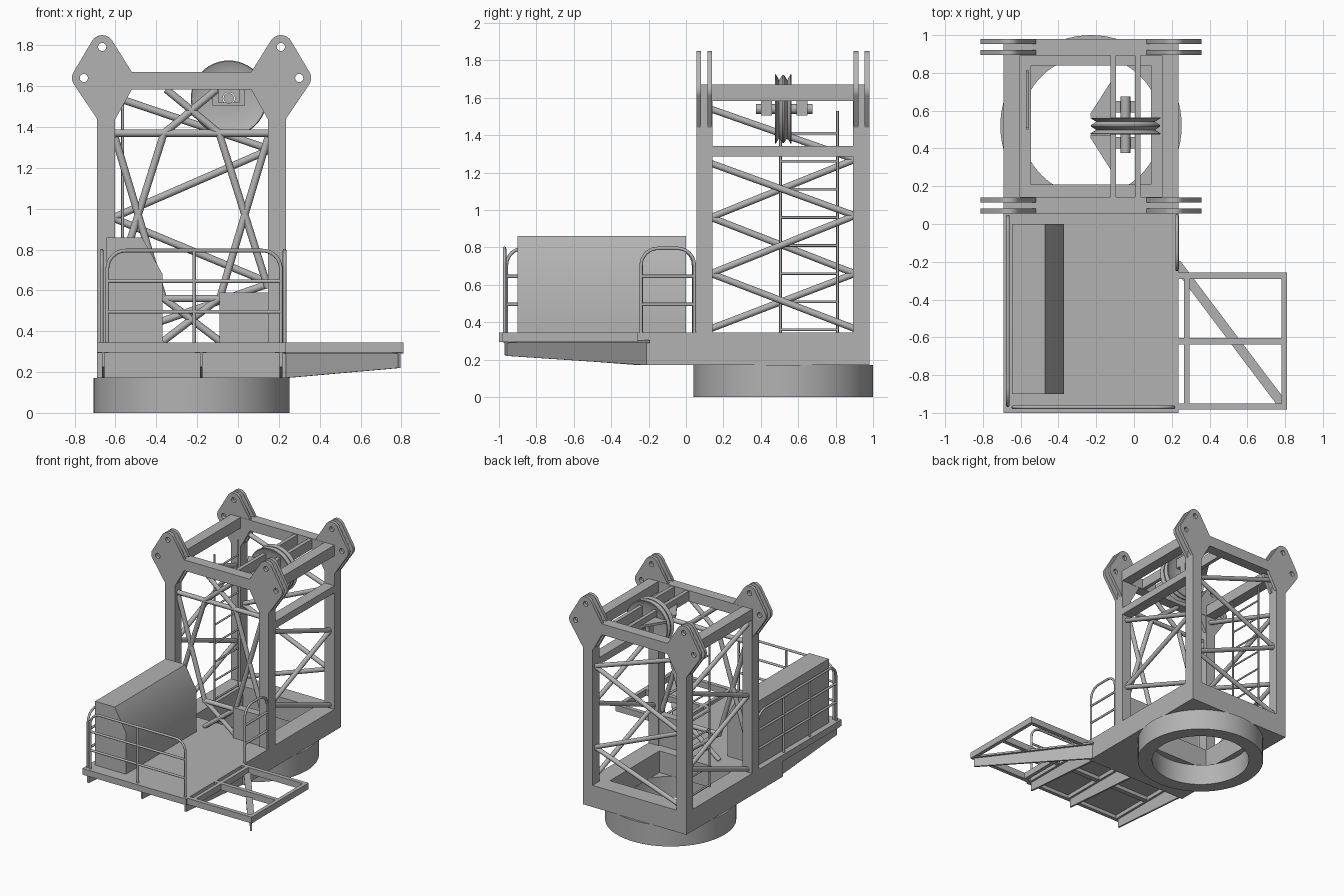
import bpy, bmesh
from math import sin, cos, pi, radians, atan2, hypot
from mathutils import Matrix, Vector
from mathutils.geometry import convex_hull_2d

if "Cube" in bpy.data.objects:
    bpy.data.objects.remove(bpy.data.objects["Cube"])

GREY = (0.45, 0.45, 0.45, 1)
mat = bpy.data.materials.new("steel grey")
mat.use_nodes = True
mat.diffuse_color = GREY
mat.node_tree.nodes["Principled BSDF"].inputs["Base Color"].default_value = GREY
made = []


def add(name, mesh, matrix=Matrix()):
    ob = bpy.data.objects.new(name, mesh)
    bpy.context.collection.objects.link(ob)
    mesh.materials.clear()
    mesh.materials.append(mat)
    ob.matrix_world = matrix
    made.append(ob)
    return ob


def boxes(name, *bounds):
    """One object from boxes given as x0, x1, y0, y1, z0, z1."""
    bm = bmesh.new()
    for x0, x1, y0, y1, z0, z1 in bounds:
        m = Matrix.Translation(((x0 + x1) / 2, (y0 + y1) / 2, (z0 + z1) / 2))
        bmesh.ops.create_cube(bm, size=1, matrix=m @ Matrix.Diagonal((x1 - x0, y1 - y0, z1 - z0, 1)))
    me = bpy.data.meshes.new(name)
    bm.to_mesh(me)
    bm.free()
    return add(name, me)


def from_curve(name, cu, matrix=Matrix()):
    tmp = bpy.data.objects.new(name + " curve", cu)
    bpy.context.collection.objects.link(tmp)
    bpy.context.view_layer.update()
    me = bpy.data.meshes.new_from_object(tmp.evaluated_get(bpy.context.evaluated_depsgraph_get()))
    bpy.data.objects.remove(tmp)
    return add(name, me, matrix)


def splines(cu, paths, cyclic):
    for path in paths:
        sp = cu.splines.new('POLY')
        sp.points.add(len(path) - 1)
        for p, co in zip(sp.points, path):
            p.co = (*co, 1) if len(co) == 3 else (*co, 0, 1)
        sp.use_cyclic_u = cyclic


def plate(name, loops, thick, matrix):
    """Flat outline with holes, given a thickness about its plane."""
    cu = bpy.data.curves.new(name, 'CURVE')
    cu.dimensions = '2D'
    cu.fill_mode = 'BOTH'
    cu.extrude = thick / 2
    splines(cu, loops, True)
    return from_curve(name, cu, matrix)


def tubes(name, paths, r):
    cu = bpy.data.curves.new(name, 'CURVE')
    cu.dimensions = '3D'
    cu.bevel_depth = r
    cu.bevel_resolution = 4
    cu.use_fill_caps = True
    splines(cu, paths, False)
    return from_curve(name, cu)


def circle(x, y, r, n=24):
    return [(x + r * cos(2 * pi * i / n), y + r * sin(2 * pi * i / n)) for i in range(n)]


def rect(x0, x1, y0, y1):
    return [(x0, y0), (x1, y0), (x1, y1), (x0, y1)]


def upright(x, y, z, turn=0):
    """Plane standing up, its local x turned about z."""
    return Matrix.Translation((x, y, z)) @ Matrix.Rotation(turn, 4, 'Z') @ Matrix.Rotation(pi / 2, 4, 'X')


X0, X1, Y0, Y1 = -0.69, 0.235, 0.055, 0.98   # tower footprint
W = 0.087                                   # column width
CX, CY = (X0 + X1) / 2, 0.52
XA, XB, YA, YB = X0 + W, X1 - W, Y0 + W, Y1 - W
DECK = 0.345

# Slewing ring and base frame
plate("slewing_ring", [circle(CX, CY, 0.48, 72), circle(CX, CY, 0.37, 72)], 0.17,
      Matrix.Translation((0, 0, 0.085)))
plate("base_frame", [rect(X0, X1, -0.25, Y1), rect(-0.545, 0.09, 0.21, 0.84)], DECK - 0.17,
      Matrix.Translation((0, 0, (DECK + 0.17) / 2)))

# Front deck with edge beams and tapered ribs
boxes("deck", (X0, X1, -1, -0.25, 0.325, DECK))
boxes("deck_edges", (X0, X1, -1, -0.97, 0.295, DECK), (X0, X0 + 0.03, -1, -0.25, 0.295, DECK),
      (X1 - 0.03, X1, -1, -0.25, 0.295, DECK), (X0, X1, -0.64, -0.6, 0.295, DECK))
for i, x in enumerate((-0.66, -0.18, 0.21)):
    plate(f"deck_rib_{i}", [[(-0.25, 0.17), (-0.25, 0.3), (-0.97, 0.3), (-0.97, 0.225)]], 0.014,
          upright(x, 0, 0, pi / 2))
    boxes(f"rib_flange_{i}", (x - 0.03, x + 0.025, -0.97, -0.25, 0.293, 0.325))

# Open side platform on a diagonal rib
boxes("side_platform",
      *[(X1, 0.81, y, y + 0.033, 0.295, DECK) for y in (-0.983, -0.637, -0.29)],
      *[(x, x + 0.03, -0.97, -0.26, 0.295, DECK) for x in (0.265, 0.78)])
dx, dy = 0.565, -0.75
turn, length = atan2(dy, dx), hypot(dx, dy)
plate("diagonal_rib", [[(0, 0.17), (0, 0.295), (length, 0.295), (length, 0.22)]], 0.014,
      upright(0.225, -0.21, 0, turn))
plate("diagonal_flange", [rect(0, length, 0.29, 0.305)], 0.05, upright(0.225, -0.21, 0, turn))

# Machinery cabinet and small locker
plate("cabinet", [[(-0.645, DECK), (-0.37, DECK), (-0.37, 0.68), (-0.47, 0.86), (-0.645, 0.86)]],
      0.9, upright(0, -0.45, 0))
boxes("locker", (-0.09, XB, 0.065, 0.13, DECK, 0.59))

# Tower columns and top beams
boxes("columns", *[(x, x + W, y, y + W, DECK, 1.67) for x in (X0, XB) for y in (Y0, YB)])
boxes("top_beams", *[(XA, XB, y, y + W, 1.583, 1.67) for y in (Y0, YB)],
      *[(x, x + W, YA, YB, 1.583, 1.67) for x in (X0, XB)])
boxes("left_mid_beam", (XB, X1, YA, YB, 1.285, 1.343))

# Corner lug plates, in pairs, mirrored across the tower
lugs = [(-0.665, 1.792), (-0.755, 1.64)]
pts = [p for c in lugs for p in circle(*c, 0.058, 32)]
pts += [(-0.52, 1.67), (-0.52, 1.583), (-0.6, 1.44), (-0.69, 1.44)]
outline = [pts[i] for i in convex_hull_2d([Vector(p) for p in pts])]
for side in (1, -1):
    loops = [outline] + [circle(*c, 0.02) for c in lugs]
    if side < 0:
        loops = [[(2 * CX - x, z) for x, z in loop] for loop in loops]
    for i, y in enumerate((0.068, 0.127, 0.908, 0.967)):
        plate(f"{'right' if side > 0 else 'left'}_lug_plate_{i}", loops, 0.026, upright(0, y, 0))


# Lattice bracing
def zigzag(place, a, b, heights):
    ends = [place(b if i % 2 else a, z) for i, z in enumerate(heights)]
    return list(zip(ends, ends[1:]))


R = 0.018
side_x = (X0 + W / 2, X1 - W / 2)
levels = (1.54, 1.27, 0.96, 0.66, 0.365)
tubes("right_braces", zigzag(lambda y, z: (side_x[0], y, z), YA - 0.01, YB + 0.01, levels), R)
tubes("left_braces", zigzag(lambda y, z: (side_x[1], y, z), YA - 0.01, YB + 0.01,
                            (1.25, 0.97, 0.66, 0.365)), R)
tubes("back_braces", zigzag(lambda x, z: (x, Y1 - W / 2, z), XA - 0.01, XB + 0.01,
                            (1.55, 1.29, 0.955, 0.635, 0.365)), R)

FY = Y0 + W / 2
front = [[(XA, FY, 1.37), (XB, FY, 1.37)], [(-0.37, FY, 0.56), (-0.09, FY, 0.56)]]
for s in (1, -1):
    for (xa, za), (xb, zb) in (((0.375, 1.35), (0.135, 0.55)), ((0.135, 1.37), (0.375, 0.61)),
                               ((0.135, 1.37), (-0.125, 1.585)), ((0.135, 0.56), (-0.14, 0.35))):
        front.append([(CX + s * xa, FY, za), (CX + s * xb, FY, zb)])
tubes("front_braces", front, R)

# Ladder inside the tower
LX, LY = -0.565, (0.505, 0.81)
tubes("ladder", [[(LX, y, DECK), (LX, y, 1.53)] for y in LY]
      + [[(LX, LY[0], 0.36 + 0.15 * i), (LX, LY[1], 0.36 + 0.15 * i)] for i in range(8)], 0.007)


# Guard rails with rounded top corners
def railing(name, a, b, posts):
    a, b = Vector(a), Vector(b)
    span = (b - a).length
    u = (b - a) / span
    at = lambda s, z: tuple(a + u * s) + (z,)
    r, top = 0.09, 0.795
    arc = [i * pi / 12 for i in range(7)]
    hoop = [at(0, DECK)] + [at(r - r * cos(t), top - r + r * sin(t)) for t in arc]
    hoop += [at(span - r + r * sin(t), top - r + r * cos(t)) for t in arc] + [at(span, DECK)]
    paths = [hoop] + [[at(0, z), at(span, z)] for z in (0.495, 0.645)]
    paths += [[at(span * i / posts, DECK), at(span * i / posts, top)] for i in range(1, posts)]
    tubes(name, paths, 0.009)


railing("front_rail", (-0.64, -0.97), (0.21, -0.97), 2)
railing("right_rail", (-0.668, -0.96), (-0.668, 0.04), 3)
railing("left_rail", (0.228, -0.24), (0.228, 0.045), 1)

# Sheave, axle and carrying beams
SX, SZ = -0.045, 1.54
boxes("sheave_beams", *[(x, x + 0.03, YA, YB, 1.585, 1.665) for x in (-0.125, 0.005)])
boxes("axle_brackets", *[(x, x + 0.03, y, y + 0.06, 1.505, 1.59)
                         for x in (-0.125, 0.005) for y in (0.4, 0.59)],
      *[(-0.125, 0.035, y, y + 0.06, 1.505, 1.52) for y in (0.4, 0.59)])
for s in (1, -1):
    plate(f"sheave_gusset_{'back' if s > 0 else 'front'}",
          [[(-0.23, CY + s * 0.05), (-0.125, CY + s * 0.05), (-0.125, CY + s * 0.23),
            (-0.23, CY + s * 0.065)]], 0.02, Matrix.Translation((0, 0, 1.61)))
tubes("sheave_axle", [[(SX, 0.375, SZ), (SX, 0.675, SZ)]], 0.026)

profile = [(0.03, -0.03), (0.05, -0.03), (0.14, -0.025), (0.182, -0.045), (0.186, -0.04),
           (0.155, -0.022), (0.182, -0.004), (0.182, 0.004), (0.155, 0.022), (0.186, 0.04),
           (0.182, 0.045), (0.14, 0.025), (0.05, 0.03), (0.03, 0.03)]
bm = bmesh.new()
vs = [bm.verts.new((r, y, 0)) for r, y in profile]
es = [bm.edges.new(p) for p in zip(vs, vs[1:] + vs[:1])]
bmesh.ops.spin(bm, geom=vs + es, axis=(0, 1, 0), cent=(0, 0, 0), angle=2 * pi, steps=48)
bmesh.ops.remove_doubles(bm, verts=bm.verts, dist=0.0005)
bmesh.ops.recalc_face_normals(bm, faces=bm.faces)
me = bpy.data.meshes.new("sheave")
bm.to_mesh(me)
bm.free()
add("sheave", me, Matrix.Translation((SX, CY, SZ)))

# Smooth round parts, keep edges sharp
bpy.ops.object.select_all(action='DESELECT')
for ob in made:
    ob.select_set(True)
bpy.context.view_layer.objects.active = made[0]
bpy.ops.object.shade_smooth_by_angle(angle=radians(35))
